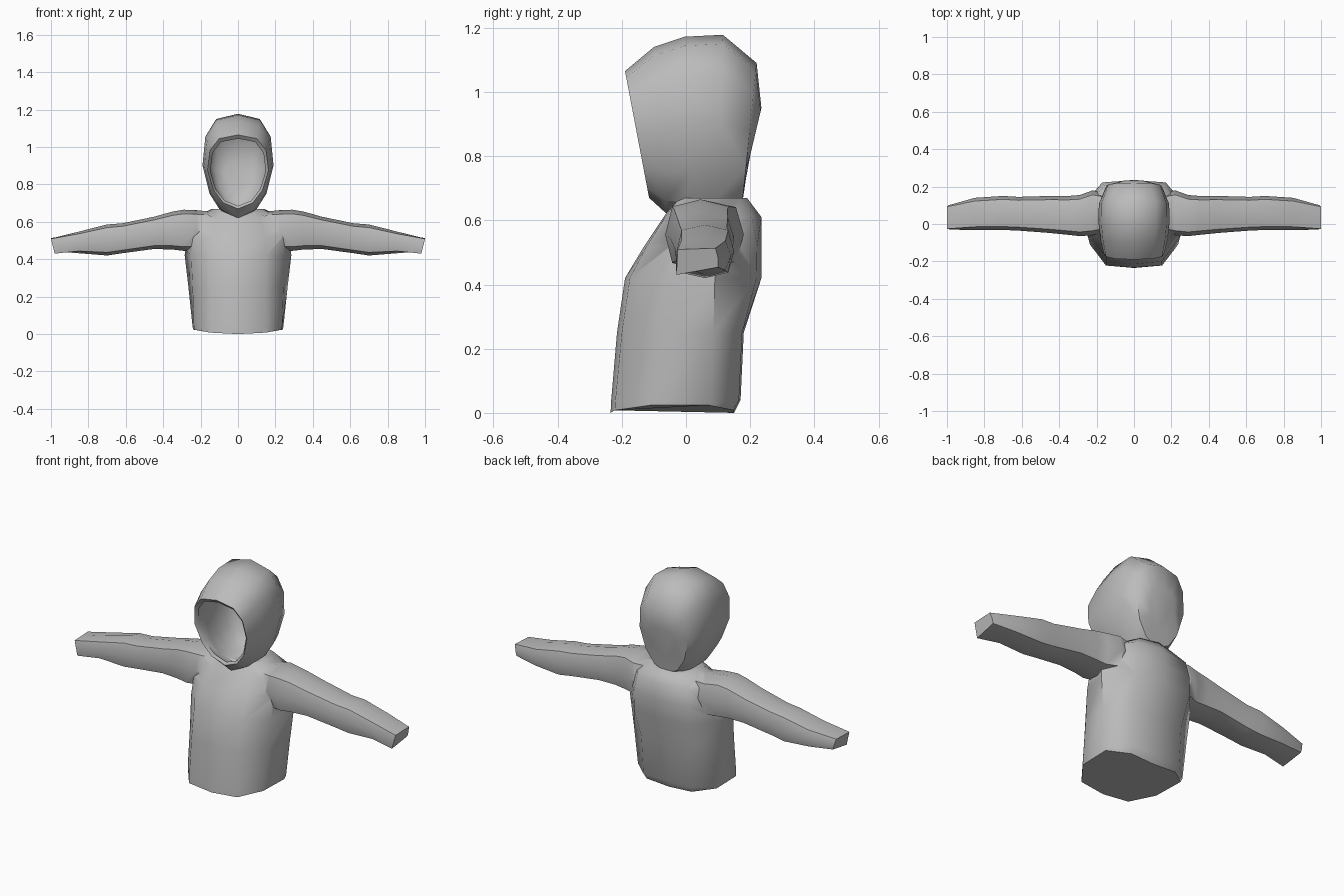
import bpy, bmesh, math

if "Cube" in bpy.data.objects:
    bpy.data.objects.remove(bpy.data.objects["Cube"])

fabric = bpy.data.materials.new("grey fabric")
fabric.diffuse_color = (0.5, 0.5, 0.5, 1)
fabric.use_nodes = True
fabric.node_tree.nodes["Principled BSDF"].inputs["Base Color"].default_value = fabric.diffuse_color


def loft(name, rings):
    """Closed skin through a list of equal-length rings, capped at both ends."""
    bm = bmesh.new()
    loops = [[bm.verts.new(p) for p in r] for r in rings]
    n = len(loops[0])
    for a, b in zip(loops, loops[1:]):
        for i in range(n):
            j = (i + 1) % n
            bm.faces.new((a[i], a[j], b[j], b[i]))
    bm.faces.new(loops[0][::-1])
    bm.faces.new(loops[-1])
    bmesh.ops.recalc_face_normals(bm, faces=bm.faces)
    me = bpy.data.meshes.new(name)
    bm.to_mesh(me)
    bm.free()
    me.materials.append(fabric)
    ob = bpy.data.objects.new(name, me)
    bpy.context.collection.objects.link(ob)
    return ob


def mirrored(half):
    """Half ring from centre to centre, completed on the -x side."""
    return half + [(-x, y, z) for x, y, z in half[-2:0:-1]]


# Torso: each level is height, then half outline from front to back
levels = [
    (0.00, [(0, -.235), (.15, -.222), (.235, -.11), (.24, .07), (.14, .148), (0, .15)]),
    (0.04, [(0, -.233), (.15, -.22), (.236, -.11), (.243, .08), (.15, .165), (0, .17)]),
    (0.25, [(0, -.215), (.15, -.20), (.243, -.08), (.265, .085), (.155, .175), (0, .18)]),
    (0.42, [(0, -.19), (.15, -.175), (.25, -.06), (.285, .09), (.17, .22), (0, .235)]),
    (0.52, [(0, -.13), (.14, -.122), (.24, -.05), (.28, .09), (.17, .222), (0, .235)]),
    (0.61, [(0, -.07), (.12, -.065), (.22, -.02), (.25, .08), (.16, .205), (0, .235)]),
    (0.67, [(0, -.03), (.08, -.02), (.13, .03), (.14, .09), (.10, .165), (0, .19)]),
]
hem_lift = [0, .008, .024, .024, .008, 0]
torso_rings = []
for k, (z, outline) in enumerate(levels):
    lift = hem_lift if k == 0 else [0] * 6
    torso_rings.append(mirrored([(x, y, z + d) for (x, y), d in zip(outline, lift)]))
hoodie = loft("hoodie", torso_rings)

# Sleeves: x, front y, back y, bottom z, top z
sections = [
    (.10, -.03, .15, .47, .650), (.22, -.06, .18, .45, .662),
    (.29, -.065, .155, .445, .665), (.35, -.058, .15, .452, .655),
    (.45, -.048, .15, .455, .627), (.62, -.035, .145, .432, .592),
    (.70, -.032, .15, .42, .586), (.85, -.032, .14, .432, .548),
]


def sleeve(side):
    rings = []
    for x, y0, y1, z0, z1 in sections:
        ring = []
        for i in range(8):
            a = math.tau * i / 8
            c, s = math.cos(a), math.sin(a)
            r = 1.0 if i % 2 == 0 else 1.13
            ring.append((side * x, (y0 + y1) / 2 + (y1 - y0) / 2 * c * r,
                         (z0 + z1) / 2 + (z1 - z0) / 2 * s * r))
        rings.append(ring)
    # Slanted square cuff
    cuff = [(.10, .482), (.092, .513), (.03, .511), (-.026, .509),
            (-.028, .47), (-.03, .43), (.03, .441), (.10, .454)]
    rings.append([(side * (.98 + .02 * (z - .43) / .08), y, z) for y, z in cuff])
    return loft("sleeve", rings)


# Hood: rings around the face opening, with an inner hollow
egg = [(0, 0), (.05, .62), (.21, .92), (.48, 1), (.75, .8), (.92, .48), (1, 0)]


def hood_ring(y0, z0, y1, z1, w):
    return mirrored([(w * f, y0 + (y1 - y0) * t, z0 + (z1 - z0) * t) for t, f in egg])


hood = loft("hood", [hood_ring(*r) for r in [
    (.185, .92, .155, .78, .07),
    (.175, 1.05, .14, .70, .125),
    (.10, 1.135, .09, .66, .16),
    (0, 1.13, .02, .65, .165),
    (-.09, 1.105, -.05, .655, .16),
    (-.172, 1.045, -.105, .685, .148),
    (-.19, 1.065, -.115, .67, .163),
    (-.10, 1.14, -.06, .62, .18),
    (-.005, 1.172, .02, .61, .19),
    (.115, 1.178, .10, .61, .188),
    (.22, 1.09, .175, .65, .15),
    (.235, .95, .19, .76, .08),
]])

# Sew sleeves and hood onto the torso
for part in (sleeve(1), sleeve(-1), hood):
    mod = hoodie.modifiers.new("sew", "BOOLEAN")
    mod.operation = 'UNION'
    mod.solver = 'EXACT'
    mod.object = part
    bpy.context.view_layer.objects.active = hoodie
    bpy.ops.object.modifier_apply(modifier=mod.name)
    bpy.data.objects.remove(part)

bpy.ops.object.select_all(action='DESELECT')
hoodie.select_set(True)
bpy.context.view_layer.objects.active = hoodie
bpy.ops.object.shade_smooth_by_angle(angle=math.radians(55))
